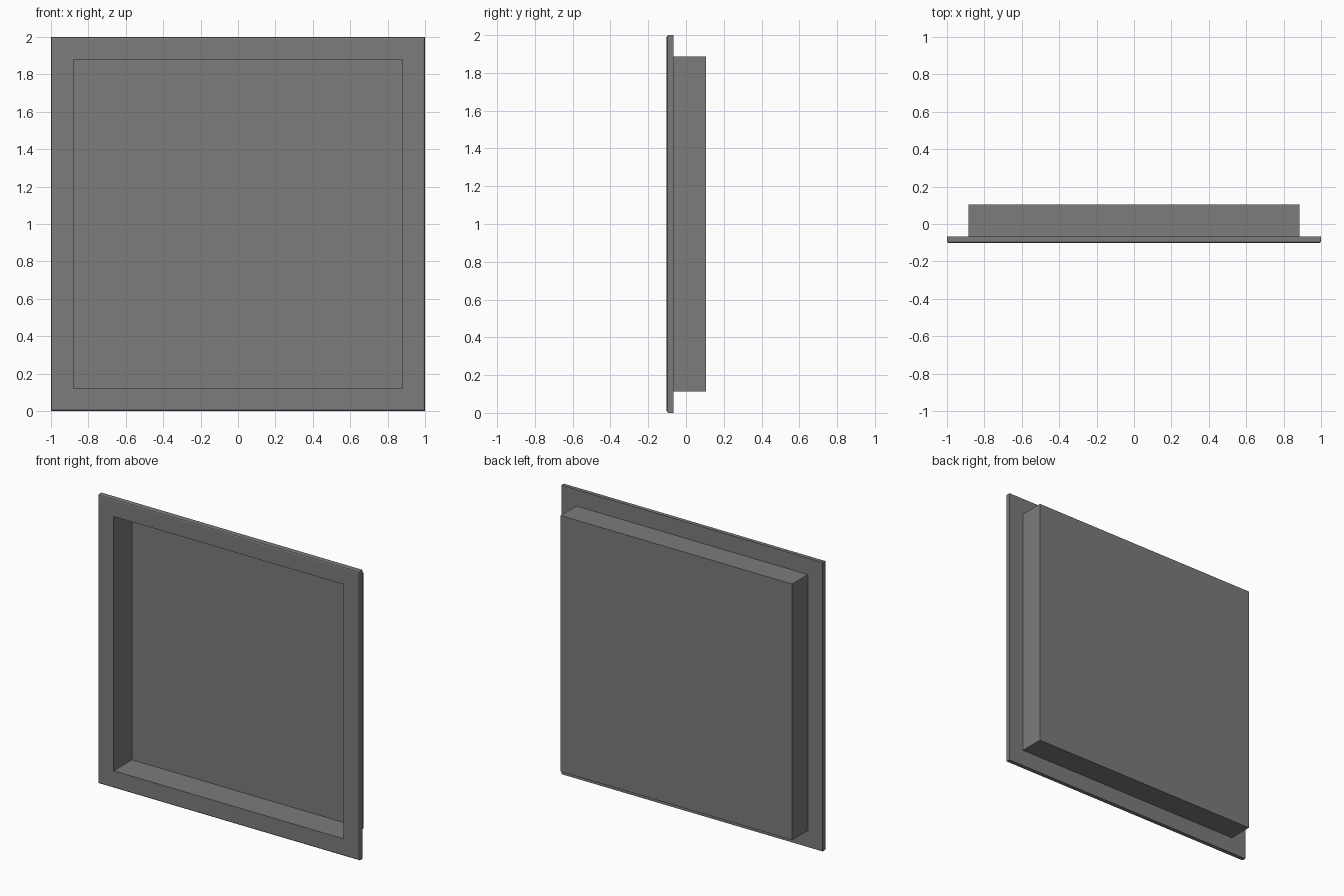
import bpy, bmesh

cube = bpy.data.objects.get("Cube")
if cube:
    bpy.data.objects.remove(cube, do_unlink=True)

# Single grey finish
GREY = (0.2, 0.2, 0.2, 1)
grey = bpy.data.materials.new("grey_metal")
grey.use_nodes = True
grey.diffuse_color = GREY
grey.node_tree.nodes["Principled BSDF"].inputs["Base Color"].default_value = GREY

# Cross-section of the tray as (half width, y), from outer back to inner floor
SECTION = [
    (0.886, 0.105), (0.886, -0.067),                  # box wall
    (1.0, -0.067), (1.0, -0.094),                     # flange back and rim
    (0.997, -0.099), (0.99, -0.102),                  # eased front edge
    (0.88, -0.102), (0.88, 0.097),                    # flange front and recess
]


def square_ring(bm, half, y):
    corners = [(-1, -1), (1, -1), (1, 1), (-1, 1)]
    return [bm.verts.new((half * sx, y, 1 + half * sz)) for sx, sz in corners]


# Recessed wall box: square rings bridged along the section, capped at both ends
bm = bmesh.new()
rings = [square_ring(bm, half, y) for half, y in SECTION]
for a, b in zip(rings, rings[1:]):
    for i in range(4):
        j = (i + 1) % 4
        bm.faces.new((a[i], a[j], b[j], b[i]))
bm.faces.new(rings[0])
bm.faces.new(rings[-1])
bmesh.ops.recalc_face_normals(bm, faces=bm.faces)

mesh = bpy.data.meshes.new("recessed_box")
bm.to_mesh(mesh)
bm.free()
mesh.materials.append(grey)
box = bpy.data.objects.new("recessed_box", mesh)
bpy.context.collection.objects.link(box)
